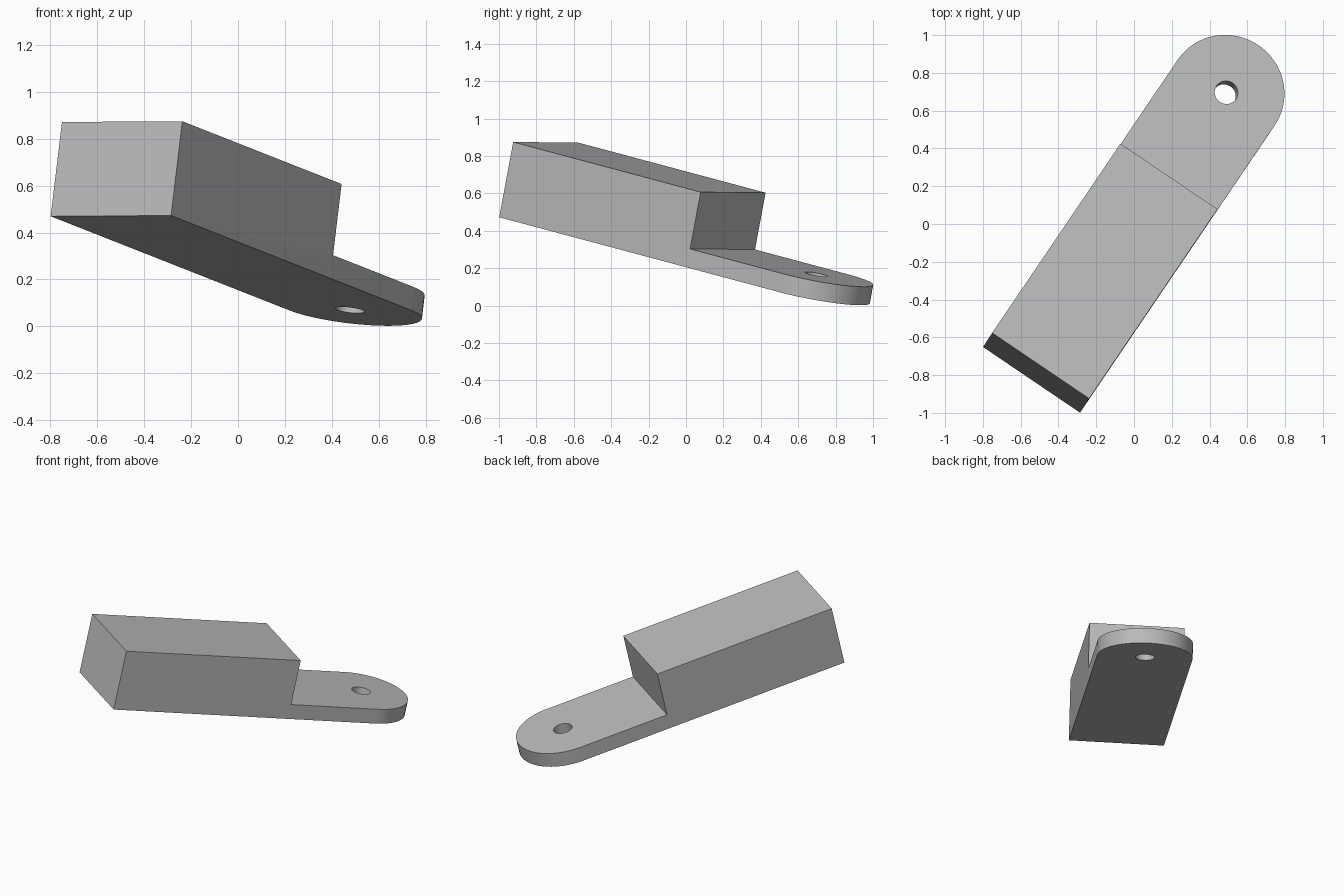
import bpy, bmesh, math
from mathutils import Matrix, Vector

cube = bpy.data.objects.get("Cube")
if cube:
    bpy.data.objects.remove(cube, do_unlink=True)

RADIUS = 0.31              # half the width, also the rounded end
BLOCK_LEN = 4 * RADIUS
HOLE_Y = 6 * RADIUS
END_Y = HOLE_Y + RADIUS
HEIGHT, TAB = 0.412, 0.101

grey = bpy.data.materials.new("plain grey")
grey.use_nodes = True
colour = (0.5, 0.5, 0.5, 1)
grey.diffuse_color = colour
grey.node_tree.nodes["Principled BSDF"].inputs["Base Color"].default_value = colour


def make_object(name, bm):
    bmesh.ops.recalc_face_normals(bm, faces=bm.faces)
    mesh = bpy.data.meshes.new(name)
    bm.to_mesh(mesh)
    bm.free()
    mesh.materials.append(grey)
    obj = bpy.data.objects.new(name, mesh)
    bpy.context.collection.objects.link(obj)
    return obj


# Stepped side profile, extruded across the width
bm = bmesh.new()
profile = [(0, 0), (END_Y, 0), (END_Y, TAB), (BLOCK_LEN, TAB),
           (BLOCK_LEN, HEIGHT), (0, HEIGHT)]
side = bm.faces.new([bm.verts.new((-RADIUS, y, z)) for y, z in profile])
grown = bmesh.ops.extrude_face_region(bm, geom=[side])["geom"]
bmesh.ops.translate(bm, vec=(2 * RADIUS, 0, 0),
                    verts=[v for v in grown if isinstance(v, bmesh.types.BMVert)])

# Round the end of the tab into a half circle
end_edges = [e for e in bm.edges
             if all(abs(v.co.y - END_Y) < 1e-4 for v in e.verts)
             and abs(e.verts[0].co.x - e.verts[1].co.x) < 1e-4]
bmesh.ops.bevel(bm, geom=end_edges, offset=RADIUS, offset_type='OFFSET',
                segments=16, profile=0.5, affect='EDGES', clamp_overlap=False)
bmesh.ops.remove_doubles(bm, verts=bm.verts, dist=1e-4)
bmesh.ops.dissolve_degenerate(bm, edges=bm.edges, dist=1e-4)
body = make_object("block_with_tab", bm)

# Drill the pivot hole
bm = bmesh.new()
bmesh.ops.create_cone(bm, cap_ends=True, segments=32, radius1=0.062, radius2=0.062,
                      depth=1, matrix=Matrix.Translation((0, HOLE_Y, 0)))
drill = make_object("hole_cutter", bm)
drill.hide_render = True
cut = body.modifiers.new("hole", 'BOOLEAN')
cut.operation = 'DIFFERENCE'
cut.solver = 'EXACT'
cut.object = drill
bpy.context.view_layer.objects.active = body
body.select_set(True)
bpy.ops.object.modifier_apply(modifier=cut.name)
bpy.data.objects.remove(drill, do_unlink=True)
bpy.ops.object.shade_smooth_by_angle(angle=math.radians(30))

# Tilt the finished part into place
along = Vector((0.548, 0.808, -0.216)).normalized()
across = Vector((0.826, -0.564, 0.006))
across = (across - along * across.dot(along)).normalized()
up = across.cross(along)
pose = Matrix((across, along, up)).transposed().to_4x4()
pose.translation = (-0.5425, -0.825, 0.471)
body.matrix_world = pose
